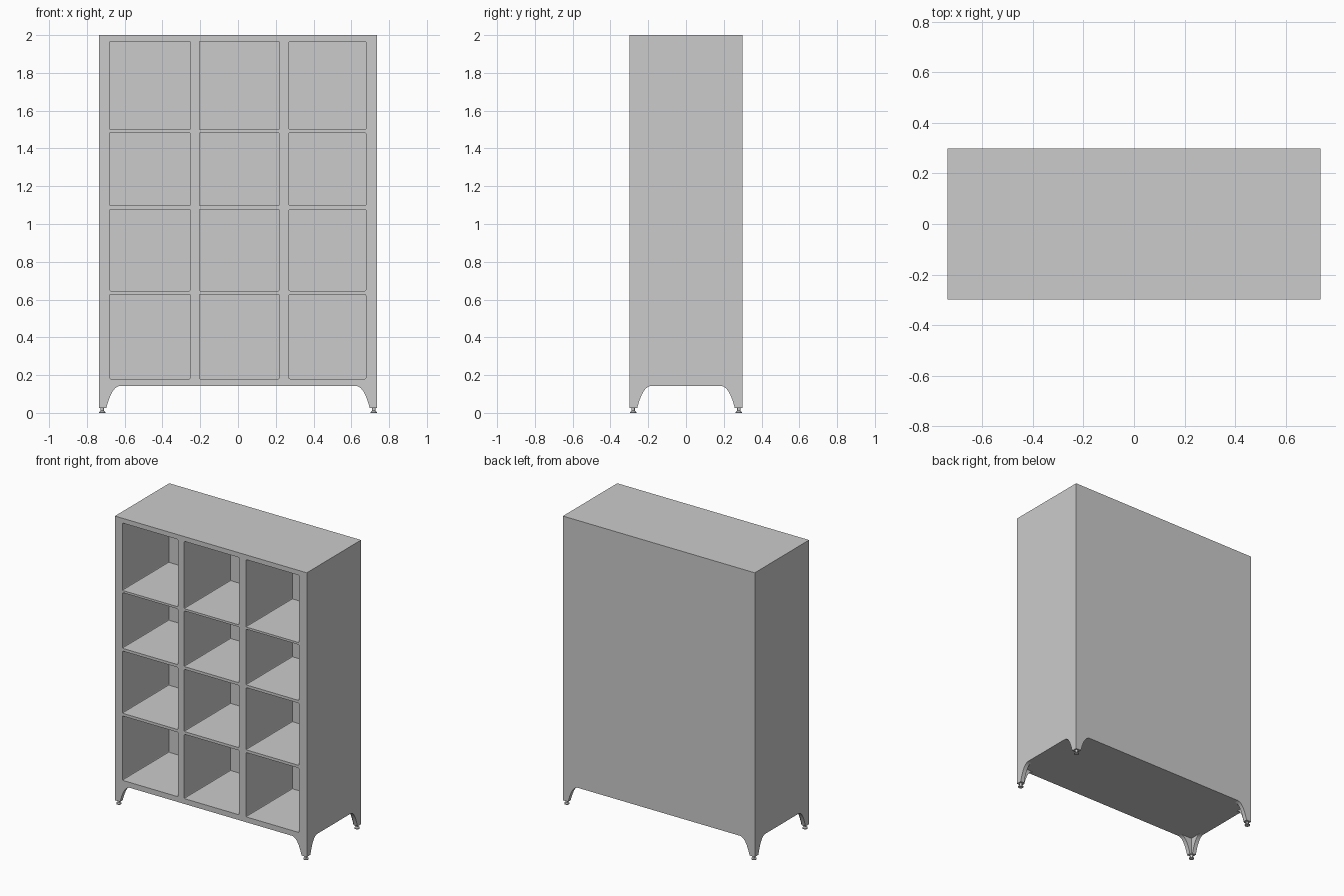
import bpy, bmesh
from mathutils import Matrix, Vector

if "Cube" in bpy.data.objects:
    bpy.data.objects.remove(bpy.data.objects["Cube"])

W, D = 0.737, 0.298          # half width, half depth
BASE, TOP = 0.143, 2.0       # underside and top of the cabinet
CELL_BACK = 0.212            # y of the rear wall inside the cells
COLS = [(-0.68, -0.253), (-0.205, 0.218), (0.27, 0.677)]
ROWS = [(0.18, 0.627), (0.646, 1.078), (1.097, 1.484), (1.499, 1.967)]


def new_object(name, bm):
    bmesh.ops.recalc_face_normals(bm, faces=bm.faces)
    mesh = bpy.data.meshes.new(name)
    bm.to_mesh(mesh)
    bm.free()
    ob = bpy.data.objects.new(name, mesh)
    bpy.context.collection.objects.link(ob)
    return ob


def add_box(bm, x0, x1, y0, y1, z0, z1):
    mat = Matrix.Translation(((x0 + x1) / 2, (y0 + y1) / 2, (z0 + z1) / 2))
    mat = mat @ Matrix.Diagonal((x1 - x0, y1 - y0, z1 - z0, 1))
    return bmesh.ops.create_cube(bm, size=1, matrix=mat)["verts"]


# cabinet body
bm = bmesh.new()
add_box(bm, -W, W, -D, D, BASE, TOP)
body = new_object("cabinet_body", bm)

# cell cutters with slightly rounded corners
bm = bmesh.new()
for x0, x1 in COLS:
    for z0, z1 in ROWS:
        add_box(bm, x0, x1, -D - 0.1, CELL_BACK, z0, z1)
depth_edges = [e for e in bm.edges
               if abs(e.verts[0].co.y - e.verts[1].co.y) > 0.1]
bmesh.ops.bevel(bm, geom=depth_edges, offset=0.006, segments=2,
                profile=0.5, affect='EDGES')
cutter = new_object("cell_cutter", bm)
cutter.hide_render = True

mod = body.modifiers.new("cells", 'BOOLEAN')
mod.operation = 'DIFFERENCE'
mod.solver = 'EXACT'
mod.object = cutter
bpy.context.view_layer.objects.active = body
body.select_set(True)
bpy.ops.object.modifier_apply(modifier=mod.name)
bpy.data.objects.remove(cutter)

# leg profile: distance from the corner, height
THICK, LEG_BOTTOM = 0.028, 0.026
PROFILE = [(0.112, BASE), (0.099, 0.139), (0.086, 0.130), (0.074, 0.115),
           (0.063, 0.095), (0.053, 0.070), (0.045, 0.045), (0.040, LEG_BOTTOM)]


def make_leg(name, sx, sy):
    # L-shaped bracket: two curved plates sharing a mitred corner
    bm = bmesh.new()
    corner_out, corner_in = [], []
    for z in (BASE, LEG_BOTTOM):
        corner_out.append(bm.verts.new((0, 0, z)))
        corner_in.append(bm.verts.new((THICK, THICK, z)))
    for flip in (False, True):
        def vert(along, across, z):
            return bm.verts.new((across, along, z) if flip else (along, across, z))
        outer = [vert(a, 0, z) for a, z in PROFILE]
        inner = [vert(a, THICK, z) for a, z in PROFILE]
        bm.faces.new([corner_out[0]] + outer + [corner_out[1]])
        bm.faces.new([corner_in[0]] + inner + [corner_in[1]])
        for i in range(len(PROFILE) - 1):
            bm.faces.new((outer[i], outer[i + 1], inner[i + 1], inner[i]))
        for end, k in ((0, 0), (-1, 1)):
            bm.faces.new((corner_out[k], outer[end], inner[end], corner_in[k]))
    for v in bm.verts:
        v.co = Vector((sx * (W - v.co.x), sy * (D - v.co.y), v.co.z))
    return new_object(name, bm)


def make_glide(name, x, y):
    # levelling foot: pad, cone and stem
    bm = bmesh.new()
    for r1, r2, z0, z1 in ((0.017, 0.017, 0, 0.006),
                           (0.015, 0.009, 0.006, 0.012),
                           (0.009, 0.009, 0.012, 0.028)):
        bmesh.ops.create_cone(bm, cap_ends=True, segments=16, radius1=r1,
                              radius2=r2, depth=z1 - z0,
                              matrix=Matrix.Translation((x, y, (z0 + z1) / 2)))
    return new_object(name, bm)


# four legs and their feet
parts = []
for sx, side in ((-1, "left"), (1, "right")):
    for sy, end in ((-1, "front"), (1, "back")):
        parts.append(make_leg(f"{end}_{side}_leg", sx, sy))
        parts.append(make_glide(f"{end}_{side}_foot", sx * (W - 0.018), sy * (D - 0.018)))

bpy.ops.object.select_all(action='DESELECT')
for ob in parts:
    ob.select_set(True)
bpy.context.view_layer.objects.active = parts[0]
bpy.ops.object.shade_smooth_by_angle(angle=0.52)
